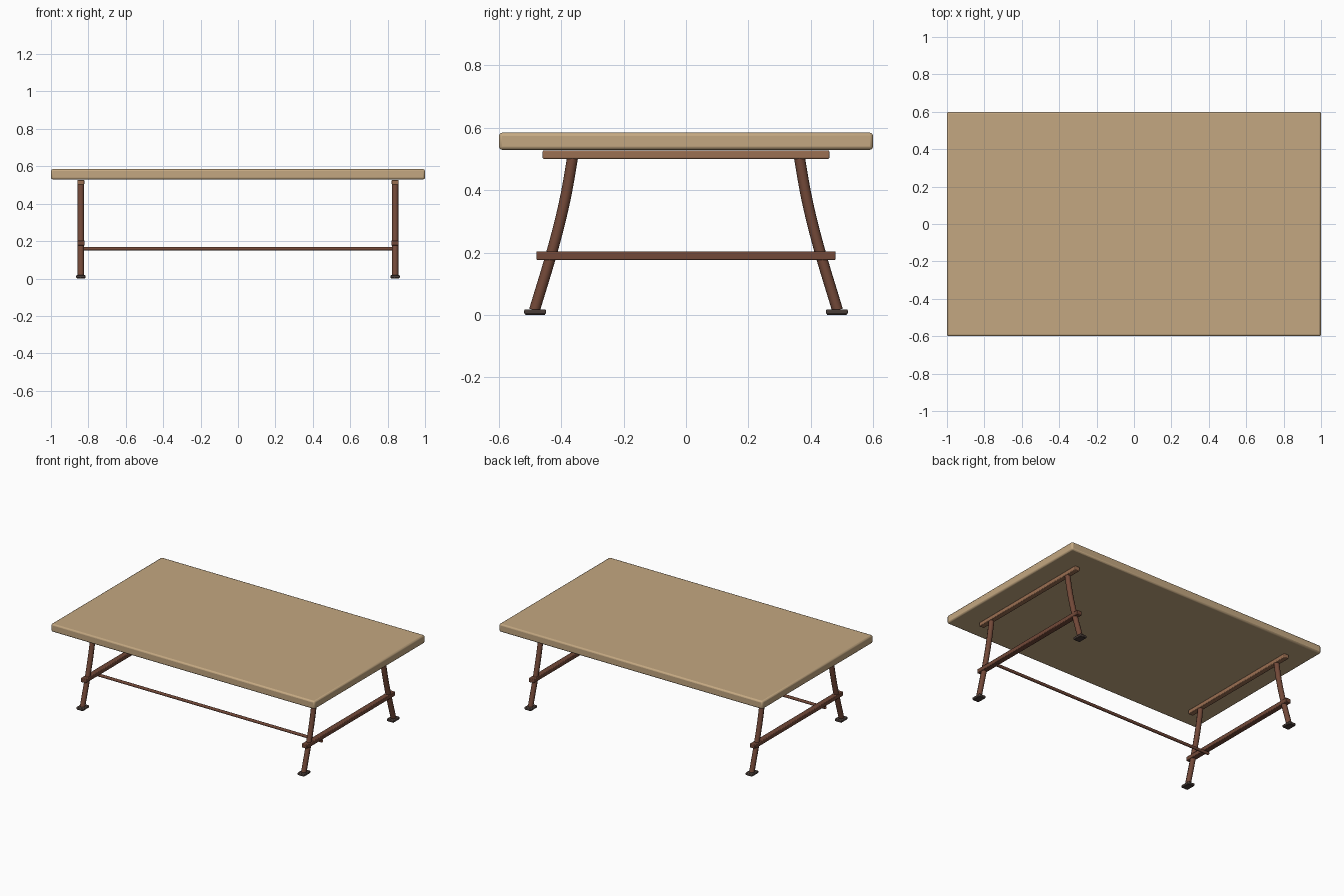
import bpy
import math
from mathutils import Vector

if "Cube" in bpy.data.objects:
    bpy.data.objects.remove(bpy.data.objects["Cube"])


def material(name, rgb):
    m = bpy.data.materials.new(name)
    m.diffuse_color = (*rgb, 1)
    m.use_nodes = True
    m.node_tree.nodes["Principled BSDF"].inputs["Base Color"].default_value = m.diffuse_color
    return m


OAK = material("pale_oak", (0.55, 0.39, 0.22))
RAIL = material("mid_brown_wood", (0.33, 0.16, 0.085))
LEG = material("dark_brown_wood", (0.17, 0.066, 0.04))
FOOT = material("charcoal_foot", (0.065, 0.045, 0.038))


def box(name, center, size, mat, bevel, segments=2):
    bpy.ops.mesh.primitive_cube_add(size=1, location=center)
    ob = bpy.context.object
    ob.name = name
    ob.scale = size
    bpy.ops.object.transform_apply(location=False, rotation=False, scale=True)
    mod = ob.modifiers.new("soft_edges", 'BEVEL')
    mod.width = bevel
    mod.segments = segments
    ob.data.materials.append(mat)
    bpy.ops.object.shade_smooth_by_angle(angle=math.radians(40))
    return ob


def rod(name, points, radius, mat, caps):
    """Round bar following a smooth path."""
    cu = bpy.data.curves.new(name, 'CURVE')
    cu.dimensions = '3D'
    cu.bevel_depth = radius
    cu.bevel_resolution = 2
    cu.resolution_u = 5
    cu.use_fill_caps = caps
    sp = cu.splines.new('BEZIER')
    sp.bezier_points.add(len(points) - 1)
    for bp, p in zip(sp.bezier_points, points):
        bp.co = Vector(p)
        bp.handle_left_type = bp.handle_right_type = 'AUTO'
    cu.materials.append(mat)
    ob = bpy.data.objects.new(name, cu)
    bpy.context.collection.objects.link(ob)
    return ob


# Table top
box("table_top", (0, 0, 0.557), (2, 1.2, 0.055), OAK, 0.01)

# Gently bowed leg, as (distance from centre, height)
LEG_PATH = [(0.363, 0.51), (0.388, 0.37), (0.425, 0.22), (0.486, 0.015)]

for sx, side in ((-1, "left"), (1, "right")):
    x = 0.84 * sx
    # Rail under the top and stretcher between the legs
    box(f"{side}_upper_rail", (x, 0, 0.514), (0.036, 0.92, 0.027), RAIL, 0.004)
    box(f"{side}_stretcher", (x, 0, 0.19), (0.038, 0.96, 0.028), LEG, 0.004)
    for sy, end in ((-1, "front"), (1, "back")):
        rod(f"{side}_{end}_leg", [(x, sy * y, z) for y, z in LEG_PATH],
            0.0175, LEG, True)
        # Foot pad
        box(f"{side}_{end}_foot", (x, sy * 0.484, 0.01), (0.05, 0.07, 0.016),
            FOOT, 0.004)

# Thin long rod, open at both ends
rod("long_rod", [(-0.85, -0.3, 0.159), (0.85, -0.3, 0.159)], 0.01, LEG, False)

# Thin soles bring the feet down to the floor
for sx in (-1, 1):
    for sy in (-1, 1):
        box("foot_sole", (0.84 * sx, 0.484 * sy, 0.003), (0.044, 0.064, 0.006),
            FOOT, 0.001, 1)
